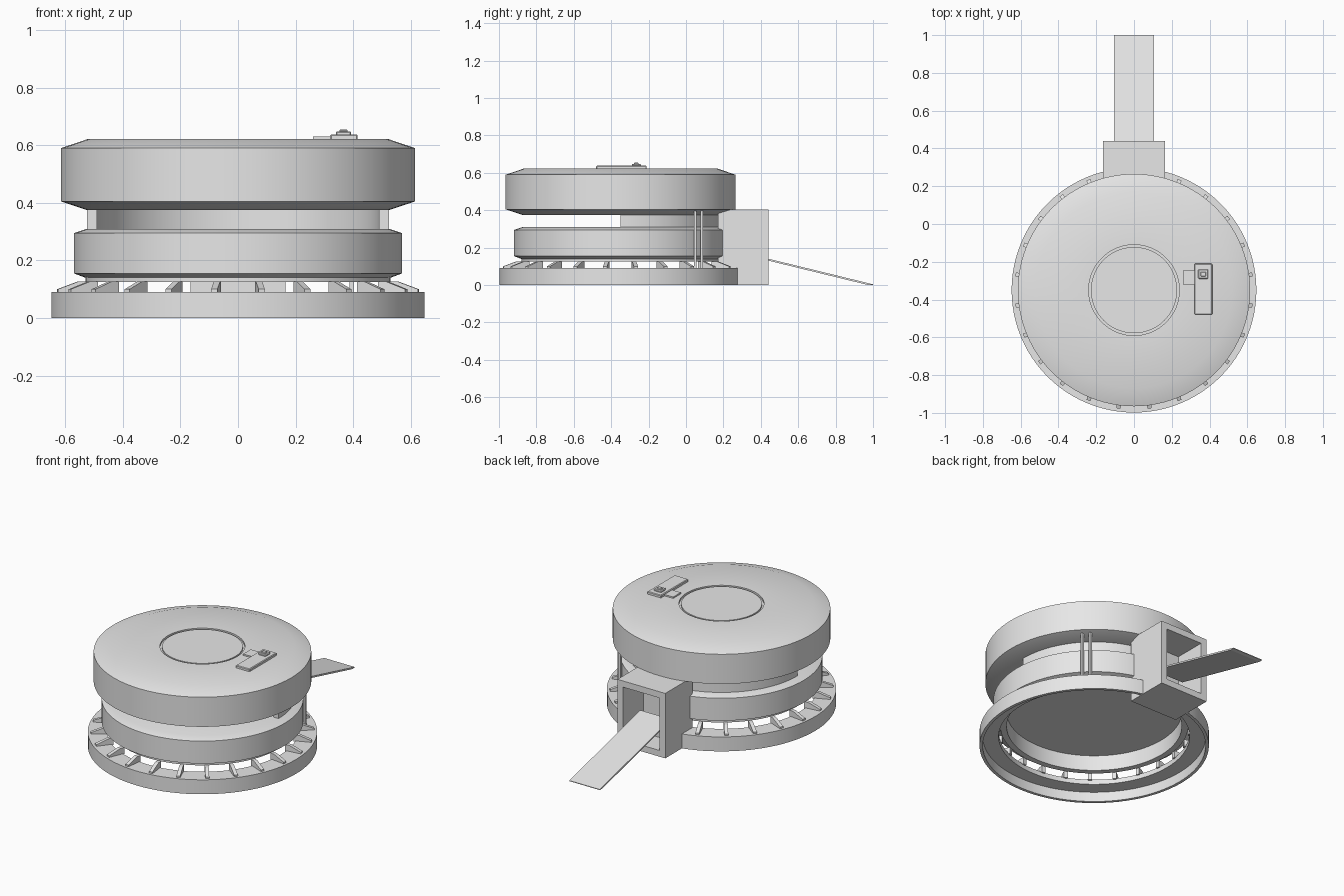
import bpy, bmesh
from math import sin, cos, pi, radians
from mathutils import Matrix, Vector

if "Cube" in bpy.data.objects:
    bpy.data.objects.remove(bpy.data.objects["Cube"])

CY = -0.35  # depth position of the round body's axis

grey = bpy.data.materials.new("hull_grey")
grey.use_nodes = True
grey.diffuse_color = (0.8, 0.8, 0.8, 1)
grey.node_tree.nodes["Principled BSDF"].inputs["Base Color"].default_value = (0.8, 0.8, 0.8, 1)


def finish(name, bm, smooth=False):
    bmesh.ops.recalc_face_normals(bm, faces=bm.faces)
    mesh = bpy.data.meshes.new(name)
    bm.to_mesh(mesh)
    bm.free()
    obj = bpy.data.objects.new(name, mesh)
    bpy.context.collection.objects.link(obj)
    mesh.materials.append(grey)
    if smooth:
        bpy.ops.object.select_all(action='DESELECT')
        obj.select_set(True)
        bpy.context.view_layer.objects.active = obj
        bpy.ops.object.shade_smooth_by_angle(angle=radians(25))
    return obj


def lathe(name, profile, closed=False, start=0.0, sweep=2 * pi, steps=96):
    """Spin an (r, z) profile about the body axis; partial sweeps get end caps."""
    bm = bmesh.new()
    full = sweep > 6.28
    rings = []
    for i in range(steps if full else steps + 1):
        a = start + sweep * i / steps
        rings.append([bm.verts.new((r * cos(a), CY + r * sin(a), z)) for r, z in profile])
    n = len(profile)
    for i in range(steps):
        a, b = rings[i], rings[(i + 1) % len(rings)]
        for j in range(n if closed else n - 1):
            k = (j + 1) % n
            bm.faces.new((a[j], b[j], b[k], a[k]))
    if not full:
        bm.faces.new(rings[0])
        bm.faces.new(rings[-1])
    bmesh.ops.remove_doubles(bm, verts=bm.verts, dist=1e-5)
    return finish(name, bm, True)


def box(name, x, y, z, bevel=0.0):
    bm = bmesh.new()
    bmesh.ops.create_cube(bm, size=1)
    for v in bm.verts:
        v.co = Vector([lo + (c + 0.5) * (hi - lo) for c, (lo, hi) in zip(v.co, (x, y, z))])
    if bevel:
        bmesh.ops.bevel(bm, geom=bm.edges[:], offset=bevel, segments=1, affect='EDGES')
    return finish(name, bm)


# Top disc with a round inlaid groove
lathe("upper_disc", [(0, .375), (.525, .375), (.615, .405), (.615, .59), (.52, .622),
                     (.24, .622), (.24, .61), (.228, .61), (.228, .62), (0, .62)])

# Lower disc, hollow underneath with a recessed floor
lathe("lower_disc", [(0, .31), (.525, .31), (.57, .295), (.57, .155), (.53, .14),
                     (.53, .125), (.495, .125), (.495, .22), (0, .22)])

# Curved wall joining the discs, back half only
lathe("rear_wall", [(.49, .308), (.525, .308), (.525, .38), (.49, .38)],
      closed=True, sweep=pi, steps=48)

# Base ring, a channel open underneath
lathe("base_ring", [(.648, 0), (.648, .09), (.54, .09), (.54, .06), (.63, .06), (.63, 0)],
      closed=True)

# Radial fins on the base ring
bm = bmesh.new()
outline = [(.53, .085), (.632, .085), (.632, .1), (.56, .127), (.53, .127)]
for i in range(24):
    turn = Matrix.Translation((0, CY, 0)) @ Matrix.Rotation(radians(7.5 + 15 * i), 4, 'Z')
    sides = [[bm.verts.new(turn @ Vector((r, t, z))) for r, z in outline] for t in (-.011, .011)]
    bm.faces.new(sides[0])
    bm.faces.new(sides[1])
    for j in range(len(outline)):
        k = (j + 1) % len(outline)
        bm.faces.new((sides[0][j], sides[0][k], sides[1][k], sides[1][j]))
finish("ring_fins", bm)

# Entrance block with a recessed doorway
bm = bmesh.new()
bmesh.ops.create_cube(bm, size=1)
for v in bm.verts:
    v.co = Vector((v.co.x * .33, .305 + v.co.y * .27, .2025 + v.co.z * .405))
rear = [f for f in bm.faces if f.normal.y > .9]
bmesh.ops.inset_region(bm, faces=rear, thickness=.055)
inner = bmesh.ops.extrude_face_region(bm, geom=rear)["geom"]
bmesh.ops.delete(bm, geom=rear, context='FACES_ONLY')
bmesh.ops.translate(bm, verts=[g for g in inner if isinstance(g, bmesh.types.BMVert)],
                    vec=(0, -.2, 0))
for v in bm.verts:
    if abs(v.co.x) < .12 and v.co.z < .1:
        v.co.z = .12
finish("entrance_block", bm)

# Sloping ramp
bm = bmesh.new()
side = [(.3, .165), (.3, .175), (1, .004), (1, 0), (.975, 0)]
ends = [[bm.verts.new((x, y, z)) for y, z in side] for x in (-.105, .105)]
bm.faces.new(ends[0])
bm.faces.new(ends[1])
for j in range(len(side)):
    k = (j + 1) % len(side)
    bm.faces.new((ends[0][j], ends[0][k], ends[1][k], ends[1][j]))
finish("ramp", bm)

# Pair of thin struts between the base ring and the top disc
for name, px, py in (("strut_front", .425, .05), ("strut_rear", .395, .085)):
    box(name, (px - .007, px + .007), (py - .007, py + .007), (.08, .4))

# Raised hatch details on the roof
box("hatch_slab", (.32, .415), (-.48, -.21), (.615, .638), .004)
box("hatch_step", (.26, .32), (-.32, -.245), (.615, .631))
box("hatch_bump", (.34, .393), (-.29, -.24), (.63, .648), .004)
box("hatch_knob", (.352, .381), (-.277, -.253), (.64, .654), .003)
